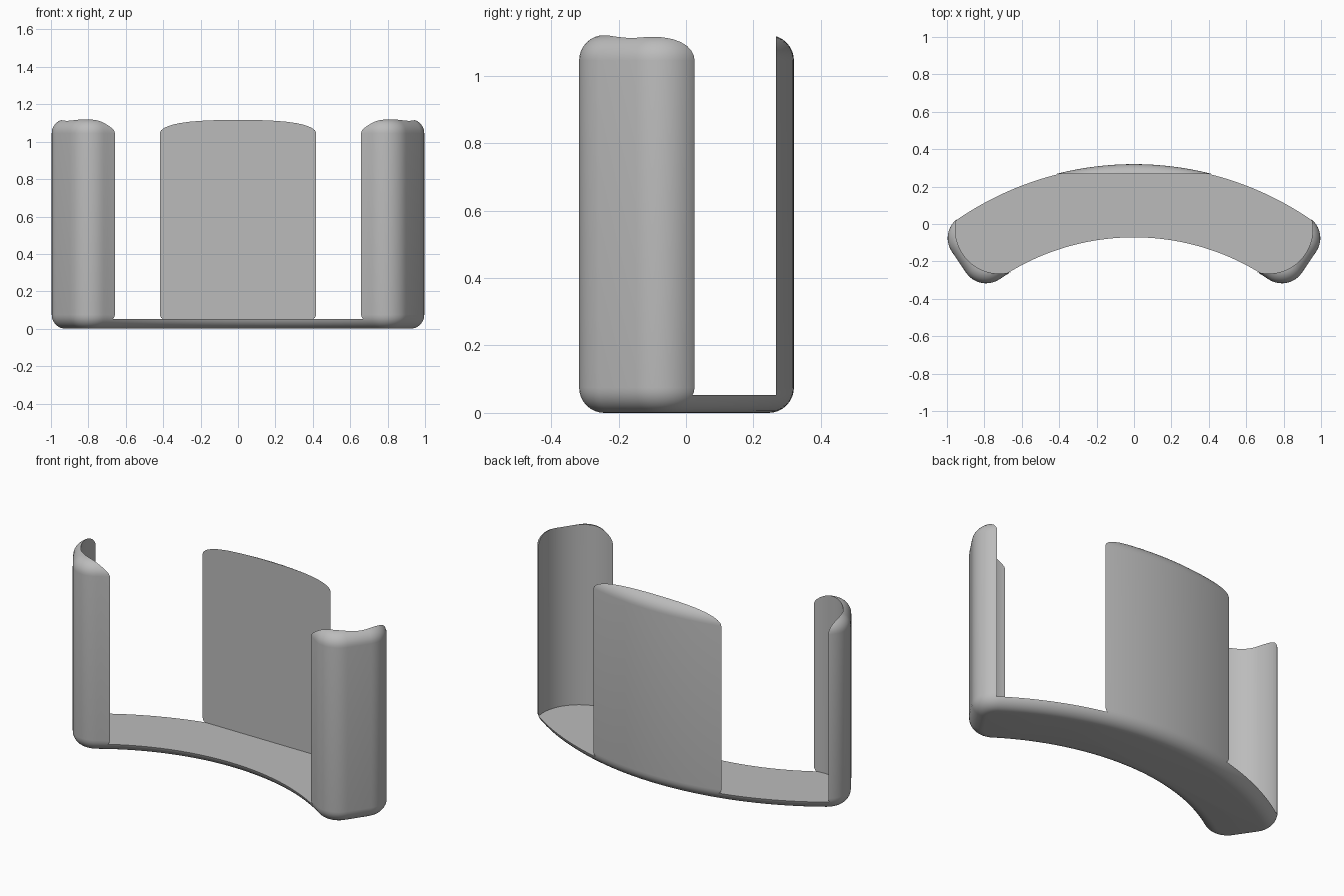
import bpy, bmesh
from math import sin, cos, pi, radians, sqrt, asin

if "Cube" in bpy.data.objects:
    bpy.data.objects.remove(bpy.data.objects["Cube"], do_unlink=True)

HEIGHT, FLOOR, FILLET = 1.12, 0.053, 0.075
CY = -1.357                      # centre of the curved footprint
R_IN, R_OUT, CORNER = 1.282, 1.677, 0.13
END = radians(34.05)             # angle of the end corner centres

grey = bpy.data.materials.new("light_grey")
grey.diffuse_color = (0.5, 0.5, 0.5, 1)
grey.use_nodes = True
grey.node_tree.nodes["Principled BSDF"].inputs["Base Color"].default_value = (0.5, 0.5, 0.5, 1)


def arc(cx, cy, r, a0, a1, n):
    """Points on an arc, angles measured from +x."""
    return [(cx + r * cos(a0 + (a1 - a0) * i / n), cy + r * sin(a0 + (a1 - a0) * i / n))
            for i in range(n + 1)]


def mirrored(half):
    """Close a right-hand half outline with its mirror image."""
    return half + [(-x, y) for x, y in reversed(half)]


def footprint(inset):
    """Curved bar with rounded corners, shrunk by inset."""
    a = pi / 2 - END
    ri, ro = R_IN + CORNER, R_OUT - CORNER
    step = pi / 2 / 97           # keeps the mirrored arcs evenly spaced at the middle
    half = arc(0, CY, R_IN + inset, pi / 2 - step / 2, a, 32)
    half += arc(ri * cos(a), CY + ri * sin(a), CORNER - inset, a - pi, a - pi / 2, 12)[1:]
    half += arc(ro * cos(a), CY + ro * sin(a), CORNER - inset, a - pi / 2, a, 12)
    half += arc(0, CY, R_OUT - inset, a, pi / 2 - step / 2, 32)[1:]
    # order: right half from inner middle to outer middle, then back along the left
    return mirrored(half)


def loft(name, rings):
    """Solid from stacked outlines, each given as (points, z)."""
    bm = bmesh.new()
    loops = [[bm.verts.new((x, y, z)) for x, y in pts] for pts, z in rings]
    for low, high in zip(loops, loops[1:]):
        for i in range(len(low)):
            j = (i + 1) % len(low)
            bm.faces.new((low[i], low[j], high[j], high[i]))
    bm.faces.new(list(reversed(loops[0])))
    bm.faces.new(loops[-1])
    bmesh.ops.recalc_face_normals(bm, faces=bm.faces)
    mesh = bpy.data.meshes.new(name)
    bm.to_mesh(mesh)
    bm.free()
    mesh.materials.append(grey)
    obj = bpy.data.objects.new(name, mesh)
    bpy.context.collection.objects.link(obj)
    return obj


# Curved body with filleted bottom and top edges
steps = [i / 8 * pi / 2 for i in range(9)]
bottom = [(footprint(FILLET * (1 - sin(t))), FILLET * (1 - cos(t))) for t in steps]
top = [(pts, HEIGHT - z) for pts, z in reversed(bottom)]
body = loft("curved_holder", bottom + top)

# Hollow between the rounded end walls and the flat-faced back plate
side = arc(0.72, -0.03, 0.235, radians(-108), radians(15), 32)
hollow = mirrored([(0.645, -0.6)] + side + [(1.15, 0.267)])
cutter = loft("hollow_cutter", [(hollow, FLOOR), (hollow, HEIGHT + 0.2)])

cut = body.modifiers.new("hollow", "BOOLEAN")
cut.operation = "DIFFERENCE"
cut.solver = "EXACT"
cut.object = cutter
bpy.ops.object.select_all(action="DESELECT")
body.select_set(True)
bpy.context.view_layer.objects.active = body
bpy.ops.object.modifier_apply(modifier=cut.name)
bpy.data.objects.remove(cutter, do_unlink=True)
bpy.ops.object.shade_smooth_by_angle(angle=radians(30))
